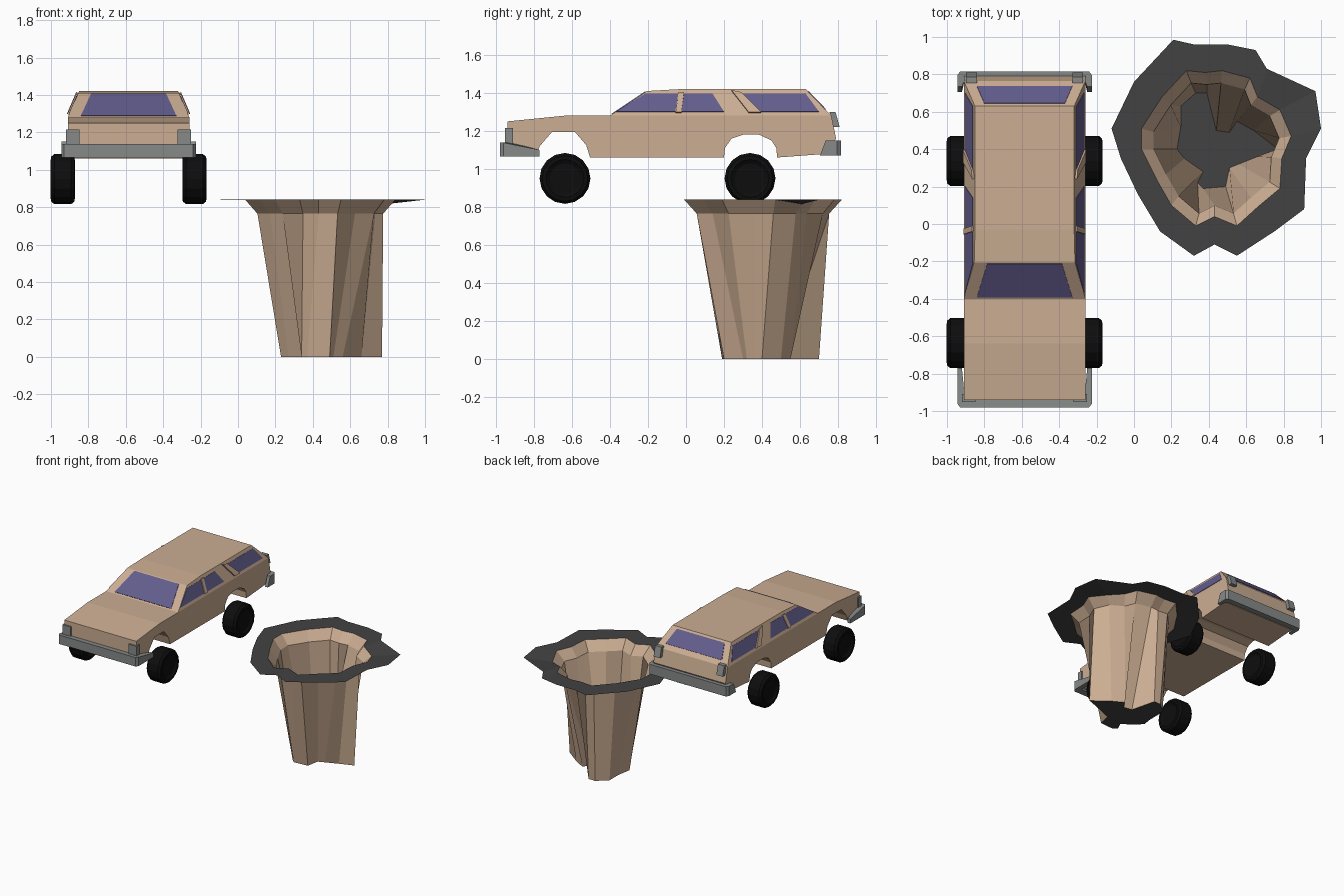
import bpy, bmesh, math
from mathutils import Vector


def material(name, rgb):
    m = bpy.data.materials.new(name)
    m.diffuse_color = (*rgb, 1)
    return m


TAN = material("tan", (0.60, 0.42, 0.29))
GLASS = material("blue_glass", (0.125, 0.11, 0.265))
GREY = material("bumper_grey", (0.24, 0.255, 0.25))
BLACK = material("tyre_black", (0.004, 0.004, 0.004))
ASPHALT = material("asphalt", (0.055, 0.055, 0.055))
CX = -0.585  # car centre line


def finish(name, bm, mat, fix=True):
    if fix:
        bmesh.ops.recalc_face_normals(bm, faces=bm.faces)
    me = bpy.data.meshes.new(name)
    bm.to_mesh(me)
    bm.free()
    me.materials.append(mat)
    ob = bpy.data.objects.new(name, me)
    bpy.context.collection.objects.link(ob)
    return ob


def loft(name, rings, mat, caps=True):
    """Join equal-length closed rings of points with quads."""
    bm = bmesh.new()
    vs = [[bm.verts.new(p) for p in r] for r in rings]
    n = len(vs[0])
    for a, b in zip(vs, vs[1:]):
        for i in range(n):
            j = (i + 1) % n
            bm.faces.new((a[i], a[j], b[j], b[i]))
    if caps:
        bm.faces.new(vs[0])
        bm.faces.new(vs[-1])
    return finish(name, bm, mat)


def plate(name, pts, mat, thick=0.004):
    """Thin plate lying on the cabin surface, raised away from the car centre."""
    pts = [Vector(p) for p in pts]
    nrm = (pts[1] - pts[0]).cross(pts[2] - pts[0]).normalized()
    if nrm.dot(pts[0] - Vector((CX, 0.2, 1.2))) < 0:
        nrm = -nrm
    return loft(name, [[p - nrm * 0.002 for p in pts],
                       [p + nrm * thick for p in pts]], mat)


# lower body: side profile (y, z) with wheel arches, extruded across the car
profile = [(-0.94, 1.25), (-0.64, 1.28), (-0.40, 1.28), (0.765, 1.28),
           (0.79, 1.16), (0.75, 1.08), (0.48, 1.06), (0.475, 1.11),
           (0.45, 1.15), (0.385, 1.18), (0.30, 1.18), (0.24, 1.16),
           (0.205, 1.11), (0.20, 1.06), (-0.505, 1.06), (-0.525, 1.125),
           (-0.585, 1.195), (-0.705, 1.195), (-0.77, 1.12), (-0.79, 1.07),
           (-0.94, 1.08)]
loft("car_body", [[(CX + s * 0.325, y, z) for y, z in profile] for s in (-1, 1)], TAN)


# cabin: tapered sides, sloping front and back
def half(z):
    return 0.325 - (z - 1.28) / 0.14 * 0.06


cabin = [(-0.40, 1.28), (-0.205, 1.41), (-0.03, 1.42), (0.63, 1.42), (0.765, 1.28)]
loft("car_cabin", [[(CX + s * half(z), y, z) for y, z in cabin] for s in (-1, 1)], TAN)

# side windows and raised pillars as (y, z) outlines on the tapered side
side_parts = [
    ("front_side_window", GLASS, 0.003, [(-0.37, 1.30), (-0.215, 1.395), (-0.04, 1.395), (-0.057, 1.30)]),
    ("middle_side_window", GLASS, 0.003, [(-0.025, 1.30), (-0.01, 1.395), (0.14, 1.395), (0.20, 1.30)]),
    ("rear_side_window", GLASS, 0.003, [(0.395, 1.30), (0.295, 1.395), (0.63, 1.395), (0.70, 1.30)]),
    ("centre_pillar", TAN, 0.009, [(-0.055, 1.295), (-0.04, 1.40), (-0.01, 1.40), (-0.025, 1.295)]),
    ("rear_pillar", TAN, 0.012, [(0.33, 1.295), (0.24, 1.41), (0.29, 1.40), (0.395, 1.295)]),
]
for s, side in ((-1, "left"), (1, "right")):
    for name, mat, th, pts in side_parts:
        plate(f"{side}_{name}", [(CX + s * half(z), y, z) for y, z in pts], mat, th)

# windscreen and back window
plate("windscreen", [(CX - 0.255, -0.39, 1.2867), (CX + 0.255, -0.39, 1.2867),
                     (CX + 0.2, -0.212, 1.4053), (CX - 0.2, -0.212, 1.4053)], GLASS)
k = 0.14 / 0.135
plate("back_window", [(CX - 0.255, 0.735, 1.42 - 0.105 * k), (CX + 0.255, 0.735, 1.42 - 0.105 * k),
                      (CX + 0.215, 0.643, 1.42 - 0.013 * k), (CX - 0.215, 0.643, 1.42 - 0.013 * k)], GLASS)


# bumpers: U-shaped plan, raised from bottom to top
def bumper(name, out, inn, end_low, end_top, z0, z_out, z_end):
    def ring(end, zo, ze):
        c = out + (0.02 if inn > out else -0.02)
        u = [(-0.335, end, ze), (-0.36, end, ze), (-0.36, c, zo), (-0.345, out, zo),
             (0.345, out, zo), (0.36, c, zo), (0.36, end, ze), (0.335, end, ze),
             (0.32, inn, zo), (-0.32, inn, zo)]
        return [(CX + x, y, z) for x, y, z in u]
    loft(name, [ring(end_low, z0, z0), ring(end_top, z_out, z_end)], GREY)


bumper("front_bumper", -0.98, -0.925, -0.77, -0.77, 1.065, 1.138, 1.10)
bumper("rear_bumper", 0.815, 0.77, 0.705, 0.735, 1.07, 1.15, 1.15)

# head and tail lamps
for s, side in ((-1, "left"), (1, "right")):
    def lamp(name, x0, x1, y0, y1, z0, z1, shift):
        loft(f"{side}_{name}", [[(CX + s * x, y + d, z) for x, y in
                                 ((x0, y0), (x1, y0), (x1, y1), (x0, y1))]
                                for z, d in ((z0, shift), (z1, 0))], GREY)
    lamp("headlamp", 0.262, 0.335, -0.952, -0.91, 1.135, 1.215, 0)
    lamp("tail_lamp", 0.255, 0.312, 0.755, 0.787, 1.22, 1.30, 0.022)

# wheels: 16-sided lathe with chamfered tread and recessed hub
tread = [(-0.052, 0.08), (-0.065, 0.10), (-0.062, 0.12), (-0.045, 0.134),
         (0.045, 0.134), (0.062, 0.12), (0.065, 0.10), (0.052, 0.08)]
for s, side in ((-1, "left"), (1, "right")):
    for y, end in ((-0.637, "front"), (0.337, "rear")):
        rings = [[(CX + s * 0.352 + x, y + r * math.cos(math.tau * i / 16),
                   0.95 + r * math.sin(math.tau * i / 16)) for i in range(16)]
                 for x, r in tread]
        loft(f"{end}_{side}_wheel", rings, BLACK)

# pit: matching floor, lip and outer edge outlines in plan
floor = [(0.23, 0.40), (0.25, 0.52), (0.25, 0.63), (0.33, 0.70), (0.39, 0.70), (0.44, 0.50),
         (0.51, 0.49), (0.55, 0.55), (0.64, 0.50), (0.77, 0.40), (0.66, 0.36), (0.56, 0.32),
         (0.51, 0.30), (0.49, 0.20), (0.37, 0.19), (0.34, 0.22), (0.37, 0.28), (0.27, 0.35)]
lip = [(0.04, 0.40), (0.04, 0.51), (0.15, 0.68), (0.28, 0.82), (0.38, 0.81), (0.47, 0.82),
       (0.62, 0.78), (0.66, 0.68), (0.78, 0.61), (0.84, 0.47), (0.79, 0.35), (0.78, 0.19),
       (0.66, 0.09), (0.55, -0.01), (0.43, 0.04), (0.33, -0.01), (0.20, 0.10), (0.12, 0.24)]
edge = [(-0.07, 0.35), (-0.12, 0.51), (0.0, 0.76), (0.21, 0.985), (0.32, 0.96), (0.50, 0.96),
        (0.65, 0.93), (0.71, 0.83), (0.97, 0.71), (1.0, 0.51), (0.92, 0.35), (0.91, 0.08),
        (0.75, -0.04), (0.55, -0.17), (0.43, -0.11), (0.32, -0.17), (0.14, -0.04), (0.02, 0.16)]
floor_ring = [(x, y, 0) for x, y in floor]
mid_ring = [(0.44 + 0.84 * (x - 0.44), 0.405 + 0.84 * (y - 0.405), 0.765) for x, y in lip]
lip_ring = [(x, y, 0.815 if i == 8 else 0.838) for i, (x, y) in enumerate(lip)]
loft("pit_wall", [floor_ring, mid_ring, lip_ring], TAN, caps=False)
loft("road_rim", [lip_ring, [(x, y, 0.84) for x, y in edge]], ASPHALT, caps=False)

# pit floor
bm = bmesh.new()
f = bm.faces.new([bm.verts.new(p) for p in floor_ring])
f.normal_update()
if f.normal.z < 0:
    f.normal_flip()
finish("pit_floor", bm, ASPHALT, fix=False)
